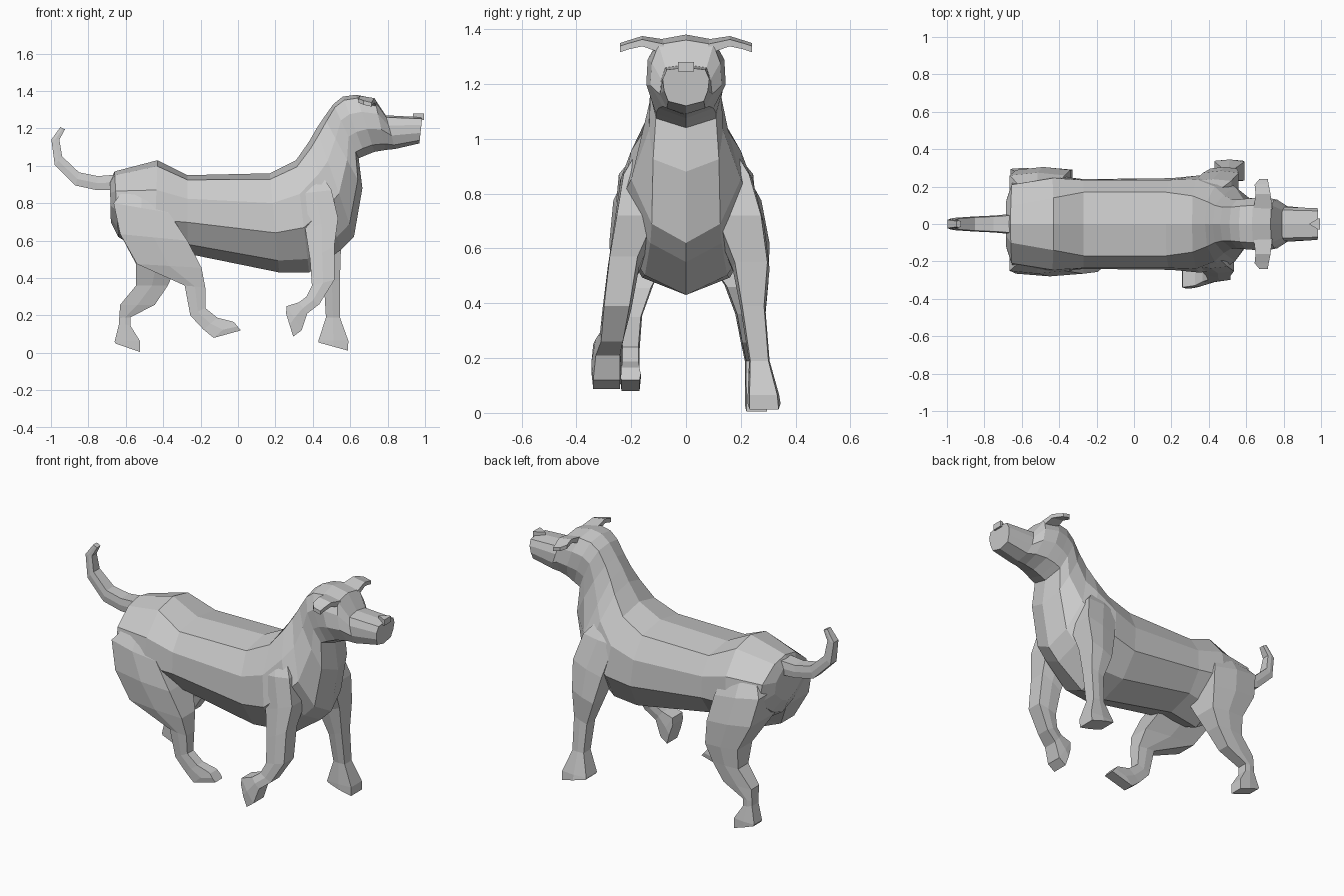
import bpy, bmesh
from mathutils import Vector


def loft(name, rings):
    """Skin a list of closed rings with flat faces and cap both ends."""
    bm = bmesh.new()
    vs = [[bm.verts.new(p) for p in r] for r in rings]
    n = len(vs[0])
    for a, b in zip(vs, vs[1:]):
        for i in range(n):
            j = (i + 1) % n
            bm.faces.new((a[i], a[j], b[j], b[i]))
    bm.faces.new(vs[0])
    bm.faces.new(vs[-1])
    bmesh.ops.recalc_face_normals(bm, faces=bm.faces)
    me = bpy.data.meshes.new(name)
    bm.to_mesh(me)
    bm.free()
    ob = bpy.data.objects.new(name, me)
    bpy.context.collection.objects.link(ob)
    return ob


def body_ring(tx, tz, bx, bz, *widths):
    """Ten-sided section from a top point to a bottom point."""
    top, bot = Vector((tx, 0, tz)), Vector((bx, 0, bz))
    half = [top.lerp(bot, t) + Vector((0, w, 0))
            for t, w in zip((.06, .3, .6, .88), widths)]
    other = [Vector((p.x, -p.y, p.z)) for p in reversed(half)]
    return [top] + half + [bot] + other


def limb_ring(fx, fz, bx, bz, y0, y1, side=1):
    """Six-sided section from a front edge to a back edge."""
    d = (y1 - y0) * .06
    mx, mz = (fx + bx) / 2, (fz + bz) / 2
    pts = [(fx, y0 + d, fz), (fx, y1 - d, fz), (mx, y1, mz),
           (bx, y1 - d, bz), (bx, y0 + d, bz), (mx, y0, mz)]
    return [Vector((x, y * side, z)) for x, y, z in pts]


def limb(name, rows, side=1):
    return loft(name, [limb_ring(*r, side) for r in rows])


# Torso, neck, head and muzzle in one skin
body = [
    (-.685, .92, -.68, .70, .06, .12, .13, .06),
    (-.66, .97, -.64, .62, .10, .21, .23, .10),
    (-.43, 1.03, -.45, .50, .14, .245, .26, .14),
    (-.27, .95, -.27, .53, .17, .235, .24, .16),
    (.17, .96, .22, .43, .17, .235, .245, .16),
    (.31, 1.03, .38, .43, .15, .24, .26, .15),
    (.38, 1.13, .55, .55, .12, .20, .235, .13),
    (.42, 1.20, .62, .62, .10, .155, .20, .125),
    (.46, 1.26, .665, .88, .09, .13, .135, .12),
    (.51, 1.33, .645, 1.04, .09, .13, .13, .11),
    (.56, 1.37, .68, 1.055, .095, .135, .135, .11),
    (.63, 1.38, .73, 1.075, .10, .14, .145, .10),
    (.73, 1.36, .79, 1.085, .10, .125, .13, .085),
    (.79, 1.27, .84, 1.09, .075, .09, .095, .07),
    (.985, 1.26, .97, 1.12, .07, .085, .08, .065)]
torso = loft("body_and_head", [body_ring(*r) for r in body])

# Hind leg reaching forward, and hind leg pushing back
hind_forward = limb("hind_leg_forward", [
    (-.41, .87, -.62, .86, .02, .222),
    (-.37, .75, -.665, .80, .02, .265),
    (-.27, .60, -.63, .635, .04, .28),
    (-.195, .455, -.54, .475, .12, .265),
    (-.175, .35, -.285, .36, .16, .245),
    (-.175, .24, -.255, .20, .17, .235),
    (-.11, .188, -.185, .125, .17, .235),
    (-.03, .168, -.13, .08, .165, .24),
    (-.02, .163, .015, .12, .165, .24)], -1)
hind_back = limb("hind_leg_back", [
    (-.41, .87, -.62, .86, .02, .225),
    (-.37, .75, -.665, .80, .02, .275),
    (-.34, .60, -.63, .635, .04, .305),
    (-.33, .46, -.545, .475, .14, .30),
    (-.375, .36, -.545, .36, .18, .29),
    (-.445, .257, -.63, .257, .20, .285),
    (-.575, .19, -.635, .187, .215, .285),
    (-.575, .145, -.635, .16, .215, .285),
    (-.525, .065, -.66, .06, .215, .30),
    (-.525, .005, -.655, .05, .215, .30)])

# Raised front leg and standing front leg
front_raised = limb("front_leg_raised", [
    (.43, .98, .31, .95, .06, .17),
    (.50, .87, .32, .85, .08, .237),
    (.535, .72, .36, .66, .10, .262),
    (.515, .57, .385, .50, .17, .285),
    (.515, .39, .395, .36, .20, .305),
    (.435, .26, .365, .30, .225, .315),
    (.37, .21, .325, .27, .235, .335),
    (.34, .12, .26, .25, .235, .345),
    (.295, .087, .257, .21, .235, .345)], -1)
front_standing = limb("front_leg_standing", [
    (.43, .98, .31, .95, .06, .17),
    (.52, .87, .32, .85, .08, .24),
    (.56, .72, .37, .66, .10, .285),
    (.55, .55, .41, .50, .17, .305),
    (.545, .39, .46, .36, .20, .29),
    (.545, .19, .47, .19, .23, .305),
    (.59, .065, .43, .065, .225, .34),
    (.588, .012, .432, .055, .225, .345)])

# Tail
tail = limb("tail", [
    (-.62, .955, -.66, .87, -.055, .055),
    (-.75, .945, -.755, .87, -.045, .045),
    (-.85, .965, -.87, .895, -.04, .04),
    (-.94, 1.05, -.98, 1.005, -.033, .033),
    (-.955, 1.14, -.998, 1.14, -.025, .025),
    (-.925, 1.195, -.95, 1.207, -.018, .018)])

# Fuse legs and tail into one continuous skin
for part in (hind_forward, hind_back, front_raised, front_standing, tail):
    m = torso.modifiers.new("join_" + part.name, 'BOOLEAN')
    m.operation = 'UNION'
    m.solver = 'EXACT'
    m.use_self = True
    m.object = part
    part.hide_render = True

# Folded ears
for label, s in (("left", 1), ("right", -1)):
    rows = [(.08, 1.345, .64, .74, .035), (.16, 1.362, .65, .73, .025),
            (.21, 1.348, .645, .72, .022), (.24, 1.338, .67, .715, .022)]
    loft(label + "_ear", [[(x0, s * y, z - h / 2), (x1, s * y, z - h),
                           (x1, s * y, z), (x0, s * y, z + h / 2)]
                          for y, z, x0, x1, h in rows])

# Nose, pointed towards the forehead
loft("nose", [[(.935, 0, z), (.985, -.03, z), (.995, -.03, z),
               (.995, .03, z), (.985, .03, z)] for z in (1.245, 1.28)])
